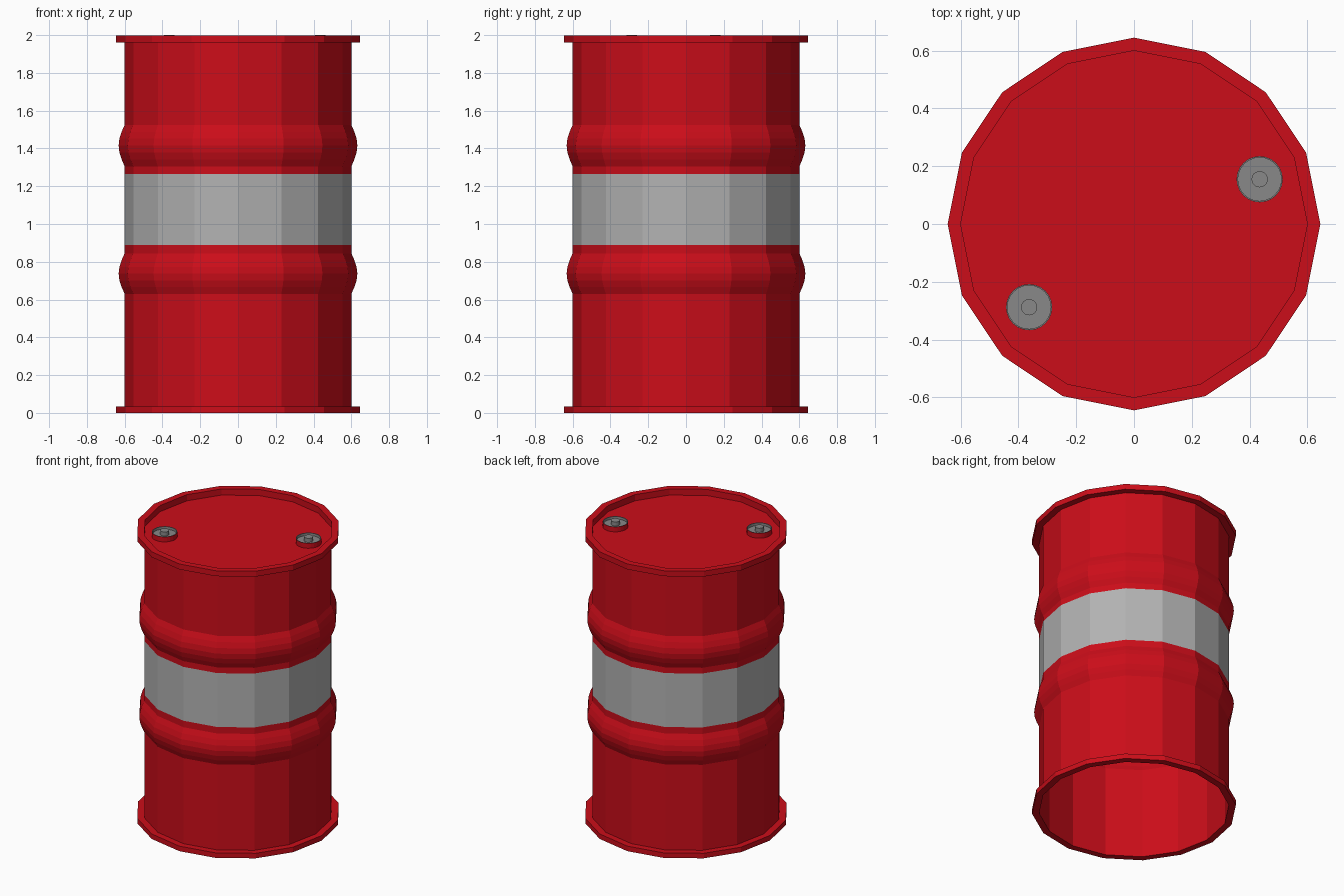
import bpy, bmesh, math

if "Cube" in bpy.data.objects:
    bpy.data.objects.remove(bpy.data.objects["Cube"])

def material(name, color):
    m = bpy.data.materials.new(name)
    m.diffuse_color = (*color, 1)
    m.use_nodes = True
    m.node_tree.nodes["Principled BSDF"].inputs["Base Color"].default_value = m.diffuse_color
    return m

RED = material("red_paint", (0.60, 0.004, 0.010))
SILVER = material("silver_band", (0.45, 0.45, 0.45))
STEEL = material("dark_steel", (0.25, 0.25, 0.25))

def lathe(name, profile, mat, sides=16, centre=(0, 0)):
    """Revolve (radius, z) points around a vertical axis; radius 0 closes the end."""
    bm = bmesh.new()
    rings = []
    for r, z in profile:
        n = 1 if r == 0 else sides
        rings.append([bm.verts.new((r * math.cos(2 * math.pi * i / sides),
                                    r * math.sin(2 * math.pi * i / sides), z))
                      for i in range(n)])
    for a, b in zip(rings, rings[1:]):
        if len(b) == 1:
            bm.faces.new(a)
            bm.verts.remove(b[0])
            continue
        for i in range(sides):
            j = (i + 1) % sides
            bm.faces.new((a[i], a[j], b[j], b[i]))
    me = bpy.data.meshes.new(name)
    bm.to_mesh(me)
    bm.free()
    me.materials.append(mat)
    ob = bpy.data.objects.new(name, me)
    ob.location = (*centre, 0)
    bpy.context.collection.objects.link(ob)
    return ob

R, FLANGE = 0.60, 0.645

def rib(z0, z1, bulge=0.032, steps=6):
    """Rounded rolling hoop pressed into the wall."""
    return [(R + bulge * math.sin(math.pi * k / steps), z0 + (z1 - z0) * k / steps)
            for k in range(steps + 1)]

# Open-bottomed lower wall with foot flange and rolling hoop
lathe("lower_shell", [(R, 0.035), (R, 0), (FLANGE, 0), (FLANGE, 0.035), (R, 0.035)]
      + rib(0.63, 0.845) + [(R, 0.89)], RED)

# Painted middle band
lathe("middle_band", [(R, 0.89), (R, 1.265)], SILVER)

# Upper wall, top flange and recessed lid
lathe("upper_shell", [(R, 1.265)] + rib(1.305, 1.525)
      + [(R, 1.96), (FLANGE, 1.96), (FLANGE, 1.998), (R, 1.998), (R, 1.955), (0, 1.955)], RED)

# Two bung fittings: red collar, recessed steel plug with raised centre nub
for label, c in (("large", (0.435, 0.155)), ("small", (-0.363, -0.288))):
    lathe(label + "_bung_collar", [(0.08, 1.955), (0.08, 1.99)], RED, 24, c)
    lathe(label + "_bung_plug", [(0.08, 1.99), (0.075, 1.99), (0.075, 1.972), (0.028, 1.972),
                                 (0.028, 2.0), (0, 2.0)], STEEL, 24, c)
